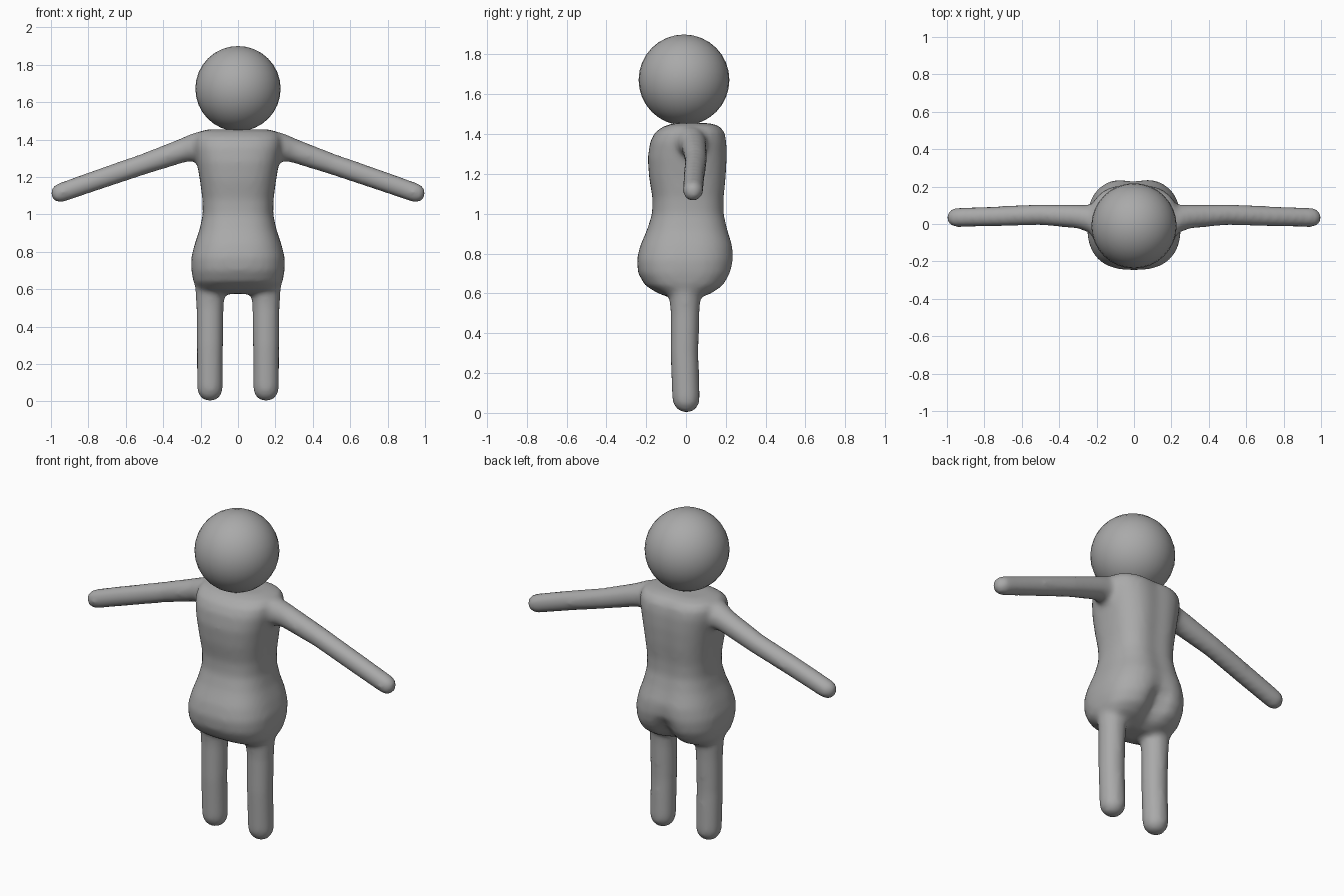
import bpy, bmesh
from math import sin, cos, pi, exp, sqrt
from mathutils import Vector

old = bpy.data.objects.get("Cube")
if old:
    bpy.data.objects.remove(old)

# Single clay colour
clay = bpy.data.materials.new("grey_clay")
clay.use_nodes = True
GREY = (0.4, 0.4, 0.4, 1)
clay.diffuse_color = GREY
clay.node_tree.nodes["Principled BSDF"].inputs["Base Color"].default_value = GREY


def ring(bm, centre, u, v, a, b, power=2.0, n=40):
    """Superellipse loop of vertices around a centre."""
    verts = []
    for i in range(n):
        c, s = cos(2 * pi * i / n), sin(2 * pi * i / n)
        k = (abs(c) ** power + abs(s) ** power) ** (-1 / power)
        verts.append(bm.verts.new(centre + u * (a * k * c) + v * (b * k * s)))
    return verts


def loft(bm, rings):
    """Skin a row of loops and close both ends."""
    for lo, hi in zip(rings, rings[1:]):
        for i in range(len(lo)):
            j = (i + 1) % len(lo)
            bm.faces.new((lo[i], lo[j], hi[j], hi[i]))
    bm.faces.new(rings[0][::-1])
    bm.faces.new(rings[-1])


def limb(bm, path, u, v):
    """Round limb through (x, y, z, radius) points with a domed far end."""
    rings = [ring(bm, Vector(p[:3]), u, v, p[3], p[3], n=24) for p in path]
    tip, r = Vector(path[-1][:3]), path[-1][3]
    out = (tip - Vector(path[-2][:3])).normalized()
    for t in (0.4, 0.7, 0.9, 0.98):
        k = r * sqrt(1 - t * t)
        rings.append(ring(bm, tip + out * r * t, u, v, k, k, n=24))
    loft(bm, rings)


X, Y, Z = Vector((1, 0, 0)), Vector((0, 1, 0)), Vector((0, 0, 1))
bm = bmesh.new()

# Torso: height, half width, front y, back y
sections = [
    (0.575, 0.16, -0.07, 0.07), (0.60, 0.215, -0.14, 0.14),
    (0.64, 0.238, -0.205, 0.20), (0.70, 0.25, -0.24, 0.235),
    (0.77, 0.25, -0.247, 0.246), (0.84, 0.232, -0.23, 0.24),
    (0.92, 0.205, -0.195, 0.215), (1.00, 0.188, -0.17, 0.197),
    (1.08, 0.19, -0.168, 0.197), (1.18, 0.203, -0.185, 0.207),
    (1.28, 0.22, -0.192, 0.212), (1.36, 0.235, -0.18, 0.21),
    (1.41, 0.235, -0.155, 0.20), (1.44, 0.215, -0.11, 0.175),
    (1.455, 0.16, -0.06, 0.13),
]
torso = []
for z, w, front, back in sections:
    loop = ring(bm, Vector((0, (front + back) / 2, z)), X, Y, w, (back - front) / 2, 2.6)
    # Cleft between the buttocks and a faint spine furrow
    depth = 0.012 + 0.06 * exp(-((z - 0.66) / 0.08) ** 2)
    for vert in loop:
        if vert.co.y > 0.03:
            vert.co.y -= depth * exp(-(vert.co.x / 0.06) ** 2)
    torso.append(loop)
loft(bm, torso)

# Arms and legs, one of each per side
for side in (-1, 1):
    tilt = Vector((side * 0.31, 0, 0.95))
    limb(bm, [(side * x, y, z, r) for x, y, z, r in (
        (0.12, 0.02, 1.37, 0.085), (0.22, 0.025, 1.36, 0.078),
        (0.30, 0.04, 1.34, 0.064), (0.50, 0.05, 1.27, 0.056),
        (0.75, 0.04, 1.185, 0.054), (0.95, 0.035, 1.115, 0.052))], Y, tilt)
    limb(bm, [(side * x, y, z, r) for x, y, z, r in (
        (0.145, 0.0, 0.70, 0.10), (0.148, -0.005, 0.60, 0.08),
        (0.15, -0.005, 0.50, 0.073), (0.15, -0.008, 0.30, 0.071),
        (0.15, 0.0, 0.07, 0.07))], X, Y)

bmesh.ops.recalc_face_normals(bm, faces=bm.faces)
mesh = bpy.data.meshes.new("body")
bm.to_mesh(mesh)
bm.free()
mesh.materials.append(clay)
body = bpy.data.objects.new("body", mesh)
bpy.context.collection.objects.link(body)

# Fuse the parts into one soft skin
fuse = body.modifiers.new("fuse", "REMESH")
fuse.mode = "VOXEL"
fuse.voxel_size = 0.016
fuse.use_smooth_shade = True
soften = body.modifiers.new("soften", "SMOOTH")
soften.factor = 0.5
soften.iterations = 7

# Head
bpy.ops.mesh.primitive_uv_sphere_add(segments=32, ring_count=16, radius=0.228,
                                     location=(0, -0.01, 1.672))
head = bpy.context.object
head.name = "head"
head.data.materials.append(clay)
bpy.ops.object.shade_smooth()
